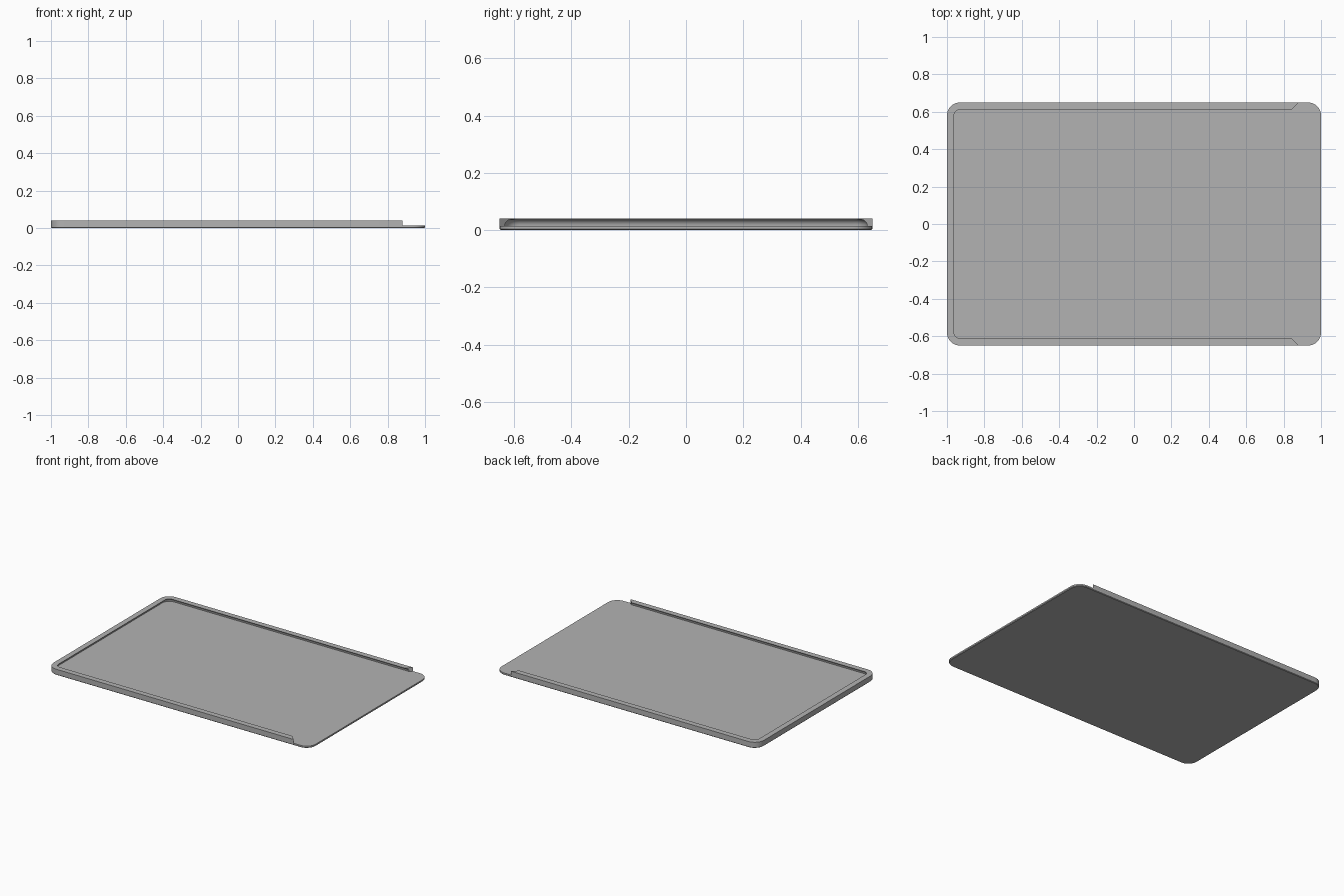
import bpy, bmesh
from math import cos, sin, pi

cube = bpy.data.objects.get("Cube")
if cube:
    bpy.data.objects.remove(cube, do_unlink=True)

HALF_X, HALF_Y, RADIUS = 1.0, 0.65, 0.07
FLOOR, HEIGHT, EDGE = 0.014, 0.04, 0.004
STEPS = 8

grey = bpy.data.materials.new("plain grey")
grey.use_nodes = True
colour = (0.45, 0.45, 0.45, 1)
grey.diffuse_color = colour
grey.node_tree.nodes["Principled BSDF"].inputs["Base Color"].default_value = colour


def corner(sx, sy, start, inset):
    """Arc of one rounded corner, running anticlockwise."""
    r = RADIUS - inset
    cx, cy = sx * (HALF_X - RADIUS), sy * (HALF_Y - RADIUS)
    angles = [start + pi / 2 * i / STEPS for i in range(STEPS + 1)]
    return [(cx + r * cos(a), cy + r * sin(a)) for a in angles]


def left_half(inset):
    return corner(-1, 1, pi / 2, inset) + corner(-1, -1, pi, inset)


def finish(bm, name):
    bmesh.ops.recalc_face_normals(bm, faces=bm.faces)
    mesh = bpy.data.meshes.new(name)
    bm.to_mesh(mesh)
    bm.free()
    obj = bpy.data.objects.new(name, mesh)
    bpy.context.collection.objects.link(obj)
    mesh.materials.append(grey)
    bpy.ops.object.select_all(action="DESELECT")
    obj.select_set(True)
    bpy.context.view_layer.objects.active = obj
    bpy.ops.object.shade_smooth_by_angle(angle=pi / 6)


# Base plate: rounded rectangle with a small bevel underneath
bm = bmesh.new()
rings = []
for inset, z in [(EDGE, 0), (0, EDGE), (0, FLOOR)]:
    outline = left_half(inset) + corner(1, -1, -pi / 2, inset) + corner(1, 1, 0, inset)
    rings.append([bm.verts.new((x, y, z)) for x, y in outline])
for low, high in zip(rings, rings[1:]):
    for i in range(len(low)):
        j = (i + 1) % len(low)
        bm.faces.new((low[i], low[j], high[j], high[i]))
bm.faces.new(rings[0])
bm.faces.new(rings[-1])
finish(bm, "base_plate")

# Rim: overhanging section swept round three sides, mitred at the open end
WALL, LIP, MITRE = 0.018, 0.038, 0.88
section = [(0, FLOOR), (0, HEIGHT), (LIP, HEIGHT)]
for i in range(STEPS + 1):
    a = pi / 2 * i / STEPS
    section.append((LIP - (LIP - WALL) * sin(a),
                    FLOOR + (HEIGHT - 0.003 - FLOOR) * cos(a)))
bm = bmesh.new()
strips = []
for inset, z in section:
    end_x, end_y = MITRE - inset, HALF_Y - inset
    path = [(end_x, end_y)] + left_half(inset) + [(end_x, -end_y)]
    strips.append([bm.verts.new((x, y, z)) for x, y in path])
for k, strip in enumerate(strips):
    after = strips[(k + 1) % len(strips)]
    for i in range(len(strip) - 1):
        bm.faces.new((strip[i], strip[i + 1], after[i + 1], after[i]))
for end in (0, -1):
    bm.faces.new([strip[end] for strip in strips])
finish(bm, "rim")
